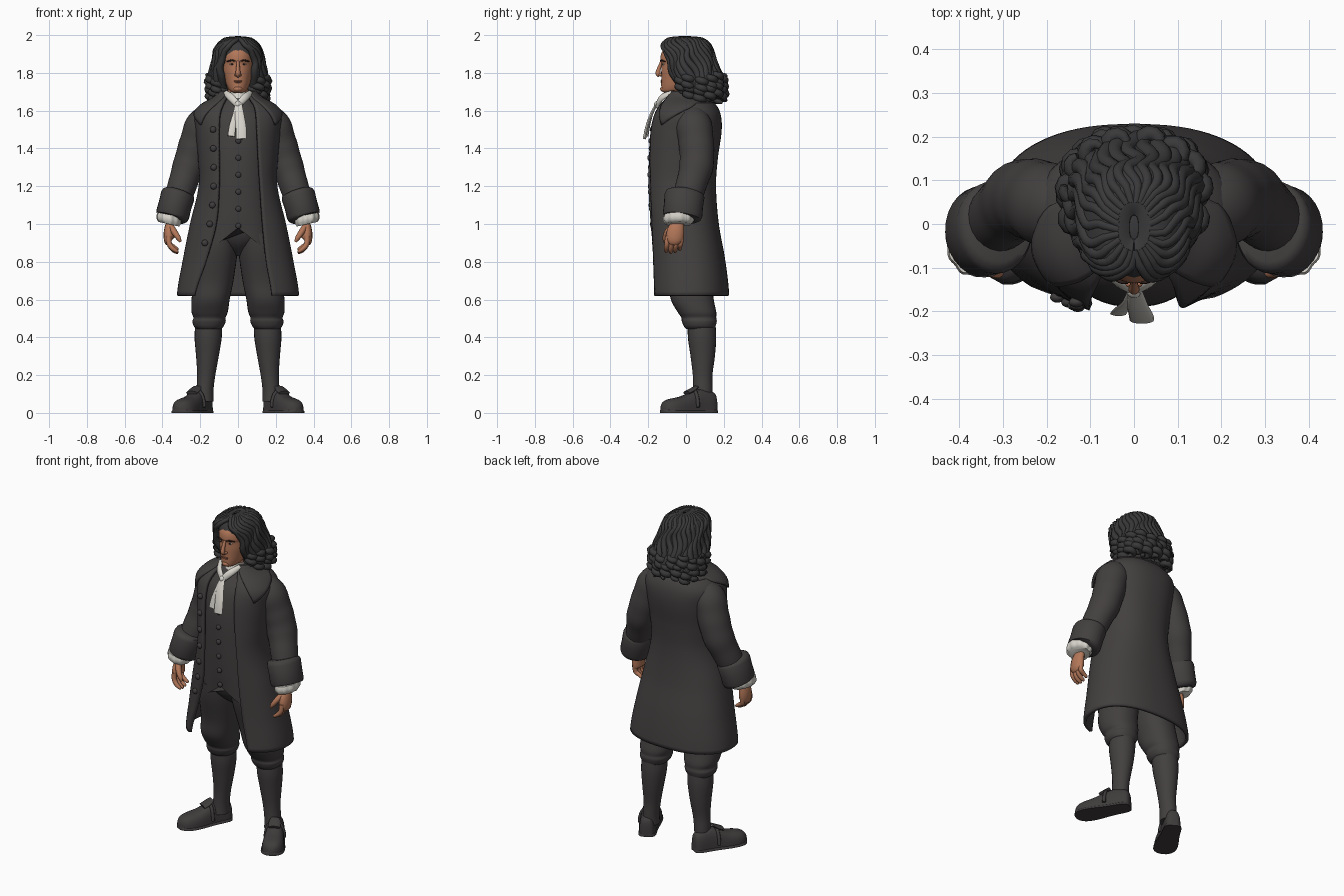
import bpy, bmesh
from math import sin, cos, asin, pi, copysign, radians
from mathutils import Vector, Matrix

if "Cube" in bpy.data.objects:
    bpy.data.objects.remove(bpy.data.objects["Cube"], do_unlink=True)


def material(name, *rgb):
    m = bpy.data.materials.new(name)
    m.use_nodes = True
    m.diffuse_color = (*rgb, 1)
    shader = m.node_tree.nodes["Principled BSDF"]
    shader.inputs["Base Color"].default_value = (*rgb, 1)
    shader.inputs["Roughness"].default_value = 0.9
    return m


cloth = material("charcoal cloth", .056, .05, .05)
leather = material("dark leather", .05, .045, .045)
wig = material("black hair", .042, .04, .041)
skin_tone = material("skin", .45, .185, .10)
lip_tone = material("lips", .3, .1, .06)
linen = material("linen", .68, .66, .60)
dark = material("dark brown", .035, .018, .014)


def finish(bm, name, mat, thick=0.0):
    bmesh.ops.recalc_face_normals(bm, faces=bm.faces)
    mesh = bpy.data.meshes.new(name)
    bm.to_mesh(mesh)
    bm.free()
    mesh.materials.append(mat)
    mesh.polygons.foreach_set("use_smooth", [True] * len(mesh.polygons))
    mesh.set_sharp_from_angle(angle=radians(50))
    ob = bpy.data.objects.new(name, mesh)
    bpy.context.collection.objects.link(ob)
    if thick:
        mod = ob.modifiers.new("thickness", "SOLIDIFY")
        mod.thickness, mod.offset = thick, 0
    return ob


def skin(name, mat, grids, closed=True, thick=0.0):
    """Skin each grid (a list of rings of points); closed rings get end caps."""
    bm = bmesh.new()
    for grid in grids:
        vs = [[bm.verts.new(p) for p in ring] for ring in grid]
        for a, b in zip(vs, vs[1:]):
            for i in range(len(a) if closed else len(a) - 1):
                j = (i + 1) % len(a)
                bm.faces.new((a[i], a[j], b[j], b[i]))
        if closed:
            bm.faces.new(vs[0])
            bm.faces.new(vs[-1])
    return finish(bm, name, mat, thick)


def balls(name, mat, items):
    bm = bmesh.new()
    for centre, size in items:
        mat4 = Matrix.Translation(centre) @ Matrix.Diagonal((*size, 1))
        bmesh.ops.create_uvsphere(bm, u_segments=16, v_segments=12, radius=1, matrix=mat4)
    return finish(bm, name, mat)


def spline(rows, i, s):
    a, b, c, d = (rows[min(max(k, 0), len(rows) - 1)] for k in range(i - 1, i + 3))
    return [q + s / 2 * (r - p + s * (2*p - 5*q + 4*r - t + s * (3*(q - r) + t - p)))
            for p, q, r, t in zip(a, b, c, d)]


def resample(rows, k=5):
    return [spline(rows, i, j / k) for i in range(len(rows) - 1) for j in range(k)] + [list(rows[-1])]


def at(rows, z):
    i = max((k for k in range(len(rows) - 1) if rows[k][0] <= z), default=0)
    return spline(rows, i, (z - rows[i][0]) / (rows[i + 1][0] - rows[i][0]))


def bulge(v, p):
    return copysign(abs(v) ** p, v)


def loft(rows, p=0.9, n=32, side=1):
    """Stacked ovals: height, half width, front y, back y, centre x."""
    return [[((cx + rx * bulge(sin(t), p)) * side, (yf + yb) / 2 - (yb - yf) / 2 * bulge(cos(t), p), z)
             for t in (2 * pi * k / n for k in range(n))]
            for z, rx, yf, yb, cx in resample(rows)]


def wrap(rows, z, u, off=0.0, p=0.85):
    """Point on a front-opening garment; u runs from left edge round the back to right edge."""
    _, rx, yf, yb, gap_r, gap_l = at(rows, z)
    left, right = (asin(min(1, max(0, g / rx)) ** (1 / p)) for g in (gap_l, gap_r))
    t = left + (2 * pi - left - right) * u
    return Vector(((rx + off) * bulge(sin(t), p),
                   (yf + yb) / 2 - ((yb - yf) / 2 + off) * bulge(cos(t), p), z))


def wrap_grid(rows, steps, n=64):
    lo, hi = rows[0][0], rows[-1][0]
    return [[wrap(rows, lo + (hi - lo) * j / steps, i / n) for i in range(n + 1)] for j in range(steps + 1)]


def tube(pts, n=12, flat=1.0, side=1, ref=(0, 1, 0)):
    """Tube along (x, y, z, radius) points; flat scales it along ref."""
    path = [Vector((q[0] * side, q[1], q[2])) for q in pts]
    normal, rings = Vector(ref), []
    for i, c in enumerate(path):
        d = (path[min(i + 1, len(path) - 1)] - path[max(i - 1, 0)]).normalized()
        normal = (normal - d * normal.dot(d)).normalized()
        across, r = d.cross(normal), pts[i][3]
        rings.append([c + r * (across * cos(a) + normal * sin(a) * flat)
                      for a in (2 * pi * k / n for k in range(n))])
    return rings


# Coat: height, half width, front, back, right gap, left gap
COAT = [(.62, .315, -.185, .22, .23, .18), (.8, .285, -.185, .20, .17, .15),
        (1, .245, -.192, .165, .115, .13), (1.2, .2, -.205, .15, .1, .118),
        (1.35, .203, -.203, .16, .1, .108), (1.5, .217, -.192, .18, .1, .1),
        (1.58, .222, -.17, .175, .095, .095), (1.63, .18, -.14, .15, .08, .085),
        (1.67, .11, -.1, .1, .06, .06), (1.7, .085, -.075, .08, .05, .05)]
skin("coat", cloth, [wrap_grid(COAT, 50)], closed=False, thick=.018)

# Turned-down collar with two front points
collar = []
for j in range(11):
    f, ring = j / 10, []
    for i in range(61):
        u = .1 * f + (1 - .2 * f) * i / 60
        front = max(0, 1 - 5 * min(i, 60 - i) / 60)
        ring.append(wrap(COAT, 1.7 - f * (.06 + .115 * front), u, .014))
    collar.append(ring)
skin("coat_collar", cloth, [collar], closed=False, thick=.012)

# Waistcoat with a notched lower edge
VEST = [(.885, .19, -.168, .13, 0), (1, .185, -.175, .13, 0), (1.2, .165, -.188, .12, 0),
        (1.4, .17, -.188, .13, 0), (1.55, .17, -.165, .13, 0), (1.63, .11, -.12, .1, 0),
        (1.68, .07, -.08, .07, 0)]
vest = skin("waistcoat", cloth, [loft(VEST, n=48)])
for v in vest.data.vertices:
    if v.co.z < 1.03:
        v.co.z += (1.03 - v.co.z) * .65 * max(0, 1 - abs(v.co.x) / .12)

# Buttons on the coat edge and the waistcoat
balls("coat_buttons", leather, [(wrap(COAT, .9 + .1 * k, .975, .012), (.017, .012, .017)) for k in range(7)])
balls("waistcoat_buttons", leather,
      [((.002, at(VEST, z)[2] - .004, z), (.015, .011, .015)) for z in (.99 + .09 * k for k in range(6))])

# Breeches, stockings and shoes
SEAT = [(.83, .02, -.05, .05, 0), (.88, .09, -.115, .11, 0), (.93, .17, -.15, .13, 0),
        (.98, .18, -.162, .13, 0), (1.1, .16, -.16, .11, 0)]
skin("breeches_seat", cloth, [loft(SEAT)])
LEG = [(.445, .066, 0, .15, .155), (.46, .08, -.012, .157, .155), (.485, .088, -.022, .163, .153),
       (.505, .085, -.025, .16, .151), (.535, .096, -.045, .16, .15), (.6, .101, -.08, .147, .145),
       (.7, .106, -.095, .135, .13), (.85, .112, -.135, .13, .115), (.95, .1, -.15, .13, .1)]
STOCKING = [(.06, .045, .035, .14, .175), (.12, .045, .037, .14, .175), (.2, .048, .036, .14, .168),
            (.3, .06, .024, .153, .162), (.4, .072, .01, .16, .158), (.48, .07, .01, .155, .155)]
SHOE = [(-.036, .018, .06), (-.028, .034, .1), (0, .045, .115), (.06, .048, .125), (.11, .053, .112),
        (.17, .061, .088), (.22, .062, .078), (.255, .054, .069), (.278, .036, .055), (.29, .014, .032)]


def foot_point(side, s, w, z):
    a = radians(29)
    return (side * (.177 + s * sin(a) + w * cos(a)), .125 - s * cos(a) + w * sin(a), z)


def shoe_grid(side, grow=0.0, height=None):
    return [[foot_point(side, s, (w + grow) * bulge(cos(a), .7), (height or h) * max(0, bulge(sin(a), .7)))
             for a in (2 * pi * k / 24 for k in range(24))] for s, w, h in resample(SHOE, 3)]


# Arms with turned-back cuffs, and hands
ARM = [(.12, .03, 1.57, .07), (.185, .04, 1.525, .09), (.225, .055, 1.42, .088),
       (.26, .055, 1.31, .085), (.297, .025, 1.2, .076), (.335, -.01, 1.08, .07)]
CUFF = [(.313, -.005, 1.172, .07), (.315, -.006, 1.166, .084), (.319, -.008, 1.15, .09),
        (.333, -.013, 1.1, .088), (.346, -.018, 1.05, .089), (.35, -.02, 1.035, .084), (.352, -.021, 1.03, .07)]

for side, word in ((1, "left"), (-1, "right")):
    skin(word + "_breeches_leg", cloth, [loft(LEG, side=side)])
    skin(word + "_stocking", cloth, [loft(STOCKING, 1, 24, side)])
    skin(word + "_shoe", leather, [shoe_grid(side)])
    skin(word + "_sole", leather, [shoe_grid(side, .005, .022)])
    tongue = [(*foot_point(1, s, 0, z), r) for s, z, r in ((.08, .138, .024), (.105, .122, .034), (.14, .106, .034))]
    skin(word + "_shoe_tongue", leather, [tube(resample(tongue, 3), 12, .3, side, (0, 0, 1))])
    strap = [(*foot_point(1, .1, .054 * cos(a), .03 + .094 * sin(a)), .01)
             for a in (pi * k / 12 for k in range(13))]
    skin(word + "_shoe_strap", leather, [tube(strap, 8, side=side)])

    sleeve = [(x, y, z, r * (1 + .012 * sin(i * 1.1))) for i, (x, y, z, r) in enumerate(resample(ARM, 6))]
    skin(word + "_sleeve", cloth, [tube(sleeve, 24, 1.06, side)])
    skin(word + "_cuff", cloth, [tube(CUFF, 28, 1.18, side)])
    ruffle = [[(side * (.366 + r * cos(a)), -.04 + r * 1.25 * sin(a), 1.05 - .017 * j + .012 * cos(a))
               for a, r in ((2 * pi * k / 60, (.06, .064, .064, .054)[j] + .002 * sin(pi * k / 3)) for k in range(60))]
              for j in range(4)]
    skin(word + "_shirt_ruffle", linen, [ruffle])

    palm = [(.355, -.04, 1.03, .03), (.358, -.045, 1, .036), (.366, -.055, .96, .047), (.366, -.06, .92, .047),
            (.36, -.06, .905, .034)]
    hand = [[[(side * .362 + (p.x - side * .362) * .6, p.y, p.z) for p in ring]
             for ring in tube(resample(palm, 3), 14, 1.0, side)]]
    for k in range(4):
        y, drop = -.097 + .024 * k, (.005, 0, .004, .016)[k]
        finger = [(.366, y, .935, .0145), (.364, y - .004, .895, .014), (.345, y - .008, .865 + drop, .0125),
                  (.322, y - .008, .85 + drop, .009), (.316, y - .008, .847 + drop, .004)]
        hand.append(tube(resample(finger, 3), 10, side=side))
    thumb = [(.355, -.075, .985, .017), (.335, -.1, .955, .016), (.315, -.112, .925, .013), (.304, -.114, .905, .006)]
    hand.append(tube(resample(thumb, 3), 10, side=side))
    skin(word + "_hand", skin_tone, hand)

# Head and face
HEAD = [(1.693, .02, -.112, -.05, 0), (1.705, .042, -.128, 0, 0), (1.73, .058, -.131, .04, 0),
        (1.77, .071, -.131, .07, 0), (1.81, .08, -.131, .085, 0), (1.85, .082, -.13, .09, 0),
        (1.87, .083, -.136, .09, 0), (1.91, .08, -.128, .09, 0), (1.95, .06, -.095, .07, 0)]
skin("head", skin_tone, [loft(HEAD, 1, 36)])
skin("neck", skin_tone, [loft([(1.58, .06, -.06, .07, 0), (1.66, .055, -.065, .06, 0), (1.74, .055, -.07, .06, 0)], 1)])
nose = [(0, -.125, 1.868, .008), (0, -.137, 1.84, .009), (0, -.147, 1.81, .012), (0, -.148, 1.795, .013),
        (0, -.138, 1.784, .011)]
skin("nose", skin_tone, [tube(resample(nose, 4), 14)])
balls("chin_and_nostrils", skin_tone, [((0, -.117, 1.715), (.024, .02, .016))] +
      [((s * .012, -.135, 1.789), (.008, .01, .007)) for s in (1, -1)])
balls("lips", lip_tone, [((0, -.125, z), (w, .01, .004)) for z, w in ((1.757, .023), (1.75, .019))])
balls("eye_whites", linen, [((s * .032, -.117, 1.846), (.012, .0095, .004)) for s in (1, -1)])
balls("irises", dark, [((s * .032, -.124, 1.846), (.006, .004, .005)) for s in (1, -1)])
brow = [(.014, -.134, 1.862, .003), (.034, -.13, 1.867, .005), (.058, -.111, 1.86, .003)]
skin("eyebrows", dark, [tube(resample(brow, 4), 8, side=s) for s in (1, -1)])

# Shirt band and cravat
skin("shirt_band", linen, [loft([(1.62, .08, -.115, .07, 0), (1.66, .07, -.095, .068, 0), (1.7, .064, -.078, .064, 0)], 1)])
folds = [[(s * .066, -.075, 1.695, .014), (s * .04, -.125, 1.672, .02), (s * .005, -.15, 1.635, .018)] for s in (1, -1)]
skin("cravat_folds", linen, [tube(resample(f, 4), 12, .6) for f in folds])
balls("cravat_knot", linen, [((0, -.15, 1.632), (.018, .02, .02))])
tails = [[(0, -.15, 1.64, .014), (-.01, -.18, 1.58, .018), (-.028, -.195, 1.52, .018), (-.036, -.205, 1.465, .019)],
         [(.004, -.155, 1.64, .016), (.008, -.185, 1.58, .024), (.016, -.208, 1.51, .028), (.018, -.22, 1.45, .028)]]
skin("cravat_tails", linen, [tube(resample(t, 5), 16, .3) for t in tails])

# Long parted wig: crown and base shell, flowing locks, and two rows of ringlets
balls("hair_crown", wig, [((0, -.006, 1.9), (.102, .12, .09))])
HAIR = [(1.67, .13, -.01, .185, .085, .085), (1.72, .14, -.035, .19, .085, .085),
        (1.8, .136, -.085, .17, .084, .084), (1.88, .122, -.115, .142, .08, .08),
        (1.92, .114, -.128, .13, .068, .068), (1.95, .098, -.122, .118, .032, .032),
        (1.977, .066, -.09, .085, .004, .004), (1.988, .01, -.035, .02, 0, 0)]
skin("hair_base", wig, [wrap_grid(HAIR, 30)], closed=False, thick=.014)
locks = []
for k in range(27):
    path = []
    for i in range(25):
        f = i / 24
        u = min(1, max(0, k / 26 + .016 * sin(f * 13 + k * .8)))
        path.append((*wrap(HAIR, 1.983 - .27 * f ** 1.5, u, .002 + .006 * sin(f * 11 + k * 1.7) * f),
                     .01 + .013 * f))
    locks.append(tube(path, 8, ref=(.3, .9, .2)))
skin("hair_locks", wig, locks)
ringlets = []
for tier in range(2):
    for k in range(13 - tier):
        c = wrap(HAIR, 1.695 + .055 * tier + .012 * sin(k * 2.1), (k + tier / 2) / 12, .002)
        coil = [(c.x + .021 * cos(a), c.y + .021 * sin(a), c.z + .042 - .084 * j / 24, .02 * (1 - .6 * abs(j / 12 - 1) ** 4))
                for j, a in ((j, j * .6 + k) for j in range(25))]
        ringlets.append(tube(coil, 8, ref=(.2, .3, 1)))
skin("hair_ringlets", wig, ringlets)
